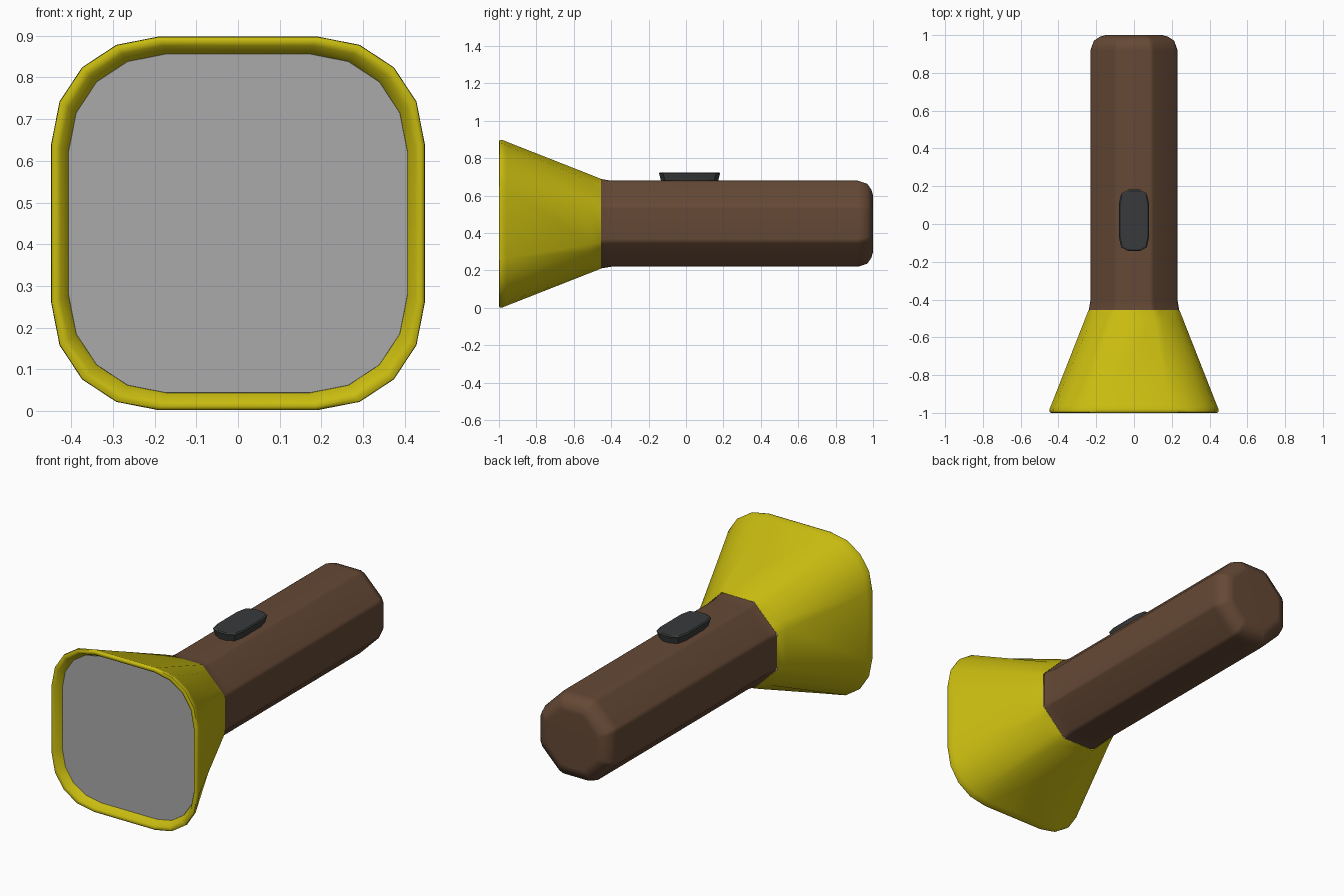
import bpy, bmesh, math

if "Cube" in bpy.data.objects:
    bpy.data.objects.remove(bpy.data.objects["Cube"])

CZ = 0.45  # height of the long axis


def material(name, rgb):
    m = bpy.data.materials.new(name)
    m.diffuse_color = (*rgb, 1)
    m.use_nodes = True
    m.node_tree.nodes["Principled BSDF"].inputs["Base Color"].default_value = m.diffuse_color
    return m


def loft(name, rings, mat, angle, cap_start=True, cap_end=True):
    """Skin a list of equal-length rings of 3D points."""
    bm = bmesh.new()
    vs = [[bm.verts.new(p) for p in ring] for ring in rings]
    n = len(vs[0])
    for a, b in zip(vs, vs[1:]):
        for i in range(n):
            j = (i + 1) % n
            bm.faces.new((a[i], a[j], b[j], b[i]))
    if cap_start:
        bm.faces.new(vs[0])
    if cap_end:
        bm.faces.new(vs[-1])
    bmesh.ops.recalc_face_normals(bm, faces=bm.faces)
    mesh = bpy.data.meshes.new(name)
    bm.to_mesh(mesh)
    bm.free()
    ob = bpy.data.objects.new(name, mesh)
    bpy.context.collection.objects.link(ob)
    mesh.materials.append(mat)
    bpy.ops.object.select_all(action='DESELECT')
    ob.select_set(True)
    bpy.context.view_layer.objects.active = ob
    bpy.ops.object.shade_smooth_by_angle(angle=math.radians(angle))
    return ob


def four_corners(corner):
    """Repeat one corner's points around the axis in quarter turns."""
    pts = []
    for k in range(4):
        for x, z in corner:
            for _ in range(k):
                x, z = -z, x
            pts.append((x, z))
    return pts


def place(pts, y):
    return [(x, y, CZ + z) for x, z in pts]


yellow = material("yellow", (0.58, 0.50, 0.005))
brown = material("brown", (0.13, 0.066, 0.036))
dark = material("dark_grey", (0.04, 0.042, 0.043))
grey = material("lens_grey", (0.40, 0.40, 0.40))

# Handle: octagon with softened edges and a rounded tail
T = math.tan(math.pi / 8)


def octagon(r, cut=0.014):
    f, d = r * T, cut * math.sqrt(0.5)
    return four_corners([(r, f - cut), (r - d, f + d), (f + d, r - d), (f - cut, r)])


body = [(-0.455, 0.239), (-0.40, 0.23), (0.92, 0.23), (0.97, 0.213),
        (0.992, 0.18), (1.0, 0.15)]
handle = loft("handle", [place(octagon(r), y) for y, r in body], brown, 50)
wn = handle.modifiers.new("flat_sides", 'WEIGHTED_NORMAL')
wn.keep_sharp = True

# Head: octagon at the neck flaring into a rounded square
FRONT = [(0.448, 0.19), (0.428, 0.292), (0.374, 0.374), (0.292, 0.428), (0.19, 0.448)]
NECK_R = 0.24
a, b = (NECK_R, NECK_R * T), (NECK_R * T, NECK_R)
NECK = [(a[0] + (b[0] - a[0]) * i / 4, a[1] + (b[1] - a[1]) * i / 4) for i in range(5)]


def flare(r):
    t = (r - NECK_R) / (0.448 - NECK_R)
    return four_corners([(n[0] + (f[0] - n[0]) * t, n[1] + (f[1] - n[1]) * t)
                         for n, f in zip(NECK, FRONT)])


def square(r):
    return four_corners([(x * r / 0.448, z * r / 0.448) for x, z in FRONT])


head = [place(flare(r), y) for y, r in
        [(-0.455, 0.24), (-0.51, 0.262), (-0.96, 0.439), (-0.982, 0.448)]]
head += [place(square(r), y) for y, r in
         [(-0.996, 0.447), (-1.0, 0.439), (-0.996, 0.426), (-0.955, 0.405)]]
loft("head", head, yellow, 60, False, False)

# Lens: flat panel set back inside the rim
loft("lens", [place(square(0.408), -0.95), place(square(0.406), -0.96)], grey, 30)

# Switch: elongated octagonal button, wider at its top
QUARTER = [(0.08, 0.09), (0.068, 0.142), (0.03, 0.163)]


def button(s, z):
    q = [(x - s, y - s) for x, y in QUARTER]
    r = q[::-1]
    pts = q + [(-x, y) for x, y in r] + [(-x, -y) for x, y in q] + [(x, -y) for x, y in r]
    return [(x, y + 0.019, z) for x, y in pts]


loft("switch", [button(0.012, 0.66), button(0.01, 0.68), button(0.0, 0.72),
                button(0.006, 0.725)], dark, 25)
